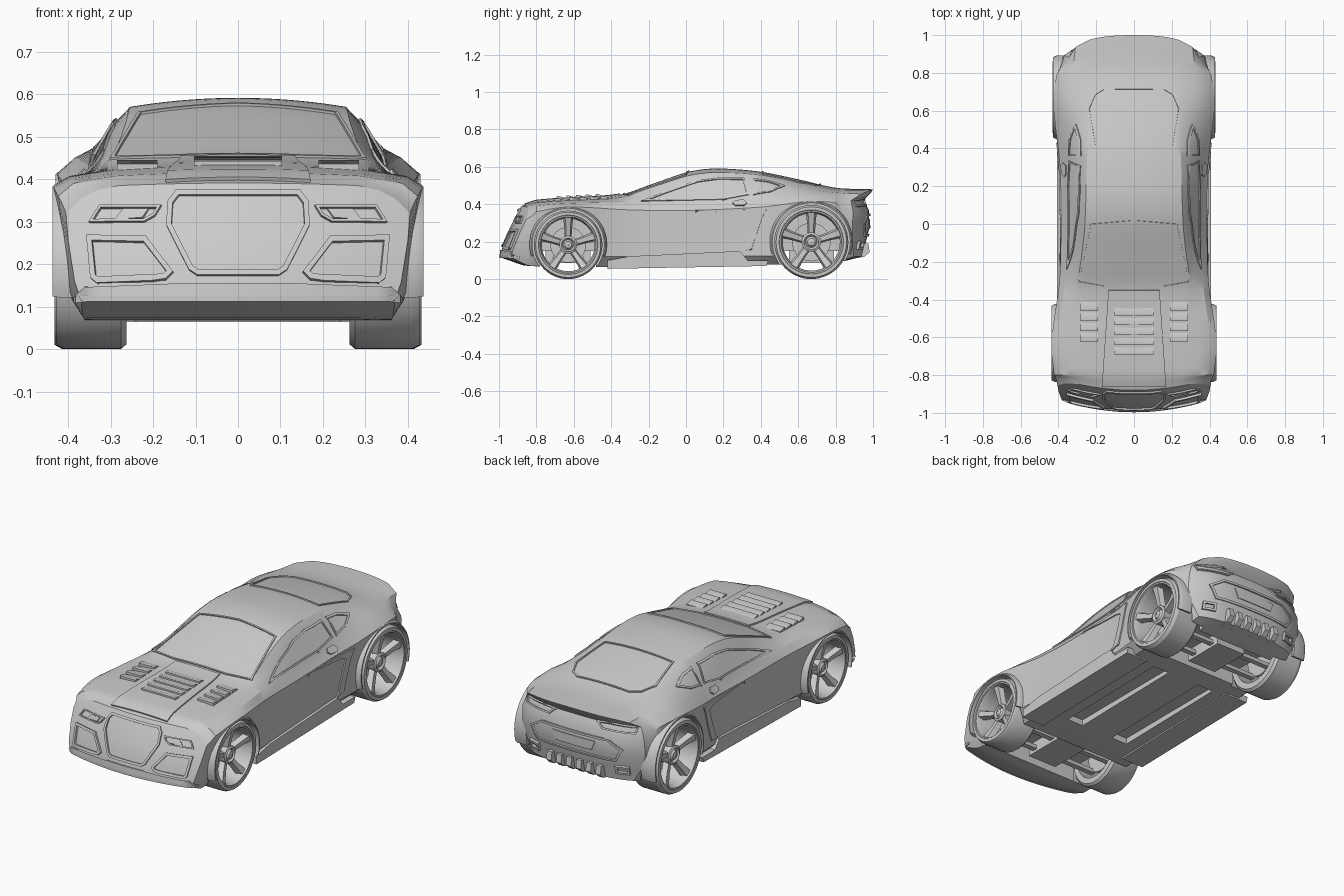
import bpy, bmesh, math
from mathutils import Vector
from mathutils.bvhtree import BVHTree

if "Cube" in bpy.data.objects:
    bpy.data.objects.remove(bpy.data.objects["Cube"])

FRONT, REAR = (-0.63, 0.185, 0.183), (0.67, 0.2, 0.198)   # wheel y, z, radius


def make(name, bm, mirror=False):
    me = bpy.data.meshes.new(name)
    bm.to_mesh(me)
    bm.free()
    ob = bpy.data.objects.new(name, me)
    bpy.context.collection.objects.link(ob)
    if mirror:
        ob.modifiers.new("mirror", 'MIRROR')
    return ob


def curve(keys, t):
    """Smooth interpolation through (position, value) pairs."""
    if t <= keys[0][0]:
        return keys[0][1]
    if t >= keys[-1][0]:
        return keys[-1][1]
    i = max(j for j in range(len(keys) - 1) if keys[j][0] <= t)
    def slope(j):
        a, b = keys[max(j - 1, 0)], keys[min(j + 1, len(keys) - 1)]
        return (b[1] - a[1]) / (b[0] - a[0])
    (t0, v0), (t1, v1) = keys[i], keys[i + 1]
    h = t1 - t0
    s = (t - t0) / h
    return ((2*s**3 - 3*s*s + 1) * v0 + (s**3 - 2*s*s + s) * h * slope(i)
            + (3*s*s - 2*s**3) * v1 + (s**3 - s*s) * h * slope(i + 1))


def prism(name, pts, x0, x1, mirror=False):
    """Side profile (y, z) extruded from x0 to x1."""
    bm = bmesh.new()
    a = [bm.verts.new((x0, *p)) for p in pts]
    b = [bm.verts.new((x1, *p)) for p in pts]
    bm.faces.new(a)
    bm.faces.new(b)
    for i in range(len(pts)):
        j = (i + 1) % len(pts)
        bm.faces.new((a[i], a[j], b[j], b[i]))
    bmesh.ops.recalc_face_normals(bm, faces=bm.faces)
    return make(name, bm, mirror)


def box(name, x0, x1, y0, y1, z0, z1, mirror=False):
    return prism(name, [(y0, z0), (y1, z0), (y1, z1), (y0, z1)], x0, x1, mirror)


def lathe(name, prof, cy, cz, a0=0, a1=360, n=56):
    """Closed (x, r) profile turned about a wheel axis, mirrored left to right."""
    bm = bmesh.new()
    full = a1 - a0 == 360
    rings = []
    for i in range(n if full else n + 1):
        a = math.radians(a0 + (a1 - a0) * i / n)
        rings.append([bm.verts.new((x, cy + r * math.cos(a), cz + r * math.sin(a))) for x, r in prof])
    for i in range(n):
        p, q = rings[i], rings[(i + 1) % len(rings)]
        for j in range(len(prof)):
            k = (j + 1) % len(prof)
            bm.faces.new((p[j], p[k], q[k], q[j]))
    if not full:
        bm.faces.new(rings[0])
        bm.faces.new(rings[-1])
    bmesh.ops.recalc_face_normals(bm, faces=bm.faces)
    return make(name, bm, True)


# Body: a box lattice whose half widths and heights follow curves along y
WIDTH = [
    [(-.95, .37), (-.6, .35), (.6, .35), (.97, .31)],
    [(-.95, .385), (-.63, .41), (-.3, .395), (.3, .395), (.67, .41), (.97, .35)],
    [(-.95, .40), (-.63, .42), (-.3, .395), (0, .39), (.3, .39), (.67, .42), (.97, .375)],
    [(-.95, .405), (-.63, .435), (-.3, .395), (0, .387), (.3, .392), (.67, .425), (.97, .37)],
    [(-.95, .37), (-.63, .40), (-.3, .365), (0, .352), (.3, .357), (.67, .385), (.97, .345)],
    [(-.95, .33), (-.63, .345), (-.33, .325), (0, .3), (.2, .298), (.5, .305), (.7, .33), (.97, .31)],
    [(-.95, .28), (-.63, .29), (-.35, .3), (-.15, .275), (0, .26), (.3, .25), (.6, .237), (.97, .235)]]
HEIGHT = [
    [(-.95, .115), (-.84, .07), (0, .07), (.8, .09), (.97, .12)],
    [(-.95, .16), (-.8, .13), (0, .12), (.8, .14), (.97, .19)],
    [(-.95, .255), (0, .25), (.97, .27)],
    [(-.95, .32), (-.8, .36), (-.63, .385), (-.3, .37), (0, .367), (.4, .385), (.67, .415), (.85, .4), (.97, .36)],
    [(-.95, .355), (-.8, .39), (-.63, .405), (-.3, .41), (0, .41), (.3, .42), (.5, .44), (.67, .45), (.97, .42)],
    [(-.95, .375), (-.8, .4), (-.63, .413), (-.35, .425), (-.15, .465), (0, .505), (.2, .527), (.4, .515), (.6, .487), (.8, .463), (.97, .455)],
    [(-.95, .385), (-.8, .408), (-.63, .42), (-.36, .435), (-.2, .485), (0, .55), (.1, .567), (.2, .57), (.4, .555), (.6, .518), (.8, .477), (.97, .472)]]
CROWN = [(-.95, .006), (-.35, .014), (0, .02), (.2, .021), (.5, .017), (.97, .008)]
NOSE = [(.07, -.97), (.115, -.99), (.16, -.985), (.255, -.95), (.32, -.92), (.39, -.88)]
TAIL = [(.12, .945), (.19, .96), (.27, .98), (.36, .98), (.42, .95), (.455, .985), (.48, 1)]
NX, NY, NZ = 18, 64, 6


def lattice(i, j, m):
    y, c = -.95 + 1.92 * j / NY, 2 * i / NX - 1
    x = c * curve(WIDTH[m], y)
    z = curve(HEIGHT[m], y) + m / NZ * curve(CROWN, y) * (1 - c * c)
    f, r = max(0, (-.8 - y) / .15), max(0, (y - .8) / .17)
    bow = .025 * (x / .38)**2 + .07 * (x / .38)**4
    return x, y + f * (curve(NOSE, z) + .065 * (x / .4)**2 + .95) + r * (curve(TAIL, z) - bow - .97), z


bm = bmesh.new()
verts = {}
size = (NX, NY, NZ)
for ax in range(3):
    u, v = [a for a in range(3) if a != ax]
    for side in (0, size[ax]):
        for a in range(size[u]):
            for b in range(size[v]):
                quad = []
                for da, db in ((0, 0), (1, 0), (1, 1), (0, 1)):
                    key = [0, 0, 0]
                    key[ax], key[u], key[v] = side, a + da, b + db
                    key = tuple(key)
                    if key not in verts:
                        verts[key] = bm.verts.new(lattice(*key))
                    quad.append(verts[key])
                bm.faces.new(quad)
bmesh.ops.recalc_face_normals(bm, faces=bm.faces)
skin = BVHTree.FromBMesh(bm)
body = make("body_shell", bm)

# Wheel wells, axle bays and floor channels cut from the body
cutters = []
for wy, wz, r in (FRONT, REAR):
    cutters.append(lathe("well_cutter", [(.24, .001), (.24, r + .009), (.6, r + .009), (.6, .001)], wy, wz))
    cutters.append(box("bay_cutter", -.245, .245, wy - .15, wy + .15, -.1, .15))
cutters.append(box("channel_cutter", .1, .2, -.3, .4, -.1, .1, True))
bpy.context.view_layer.objects.active = body
for c in cutters:
    c.hide_render = True
    mod = body.modifiers.new("cut", 'BOOLEAN')
    mod.operation, mod.solver, mod.object = 'DIFFERENCE', 'EXACT', c
    bpy.ops.object.modifier_apply(modifier=mod.name)
for c in cutters:
    bpy.data.objects.remove(c)

# Panels: flat outlines projected onto the skin from one side and thickened
VIEWS = {'top': (lambda a, b: (a, b, 2), (0, 0, -1)), 'side': (lambda a, b: (2, a, b), (-1, 0, 0)),
         'front': (lambda a, b: (a, -2, b), (0, 1, 0)), 'rear': (lambda a, b: (a, 2, b), (0, -1, 0))}


def panel(name, view, pts, lift, frame=0, mirror=False):
    place, d = VIEWS[view]
    d = Vector(d)
    bm = bmesh.new()
    f = bm.faces.new([bm.verts.new((a, b, 0)) for a, b in pts])
    if frame:
        bm.normal_update()
        bmesh.ops.inset_region(bm, faces=[f], thickness=frame, use_even_offset=True, use_boundary=True)
        bmesh.ops.delete(bm, geom=[f], context='FACES')
    bmesh.ops.triangulate(bm, faces=bm.faces)
    for k in range(-40, 41):
        for n in ((1, 0, 0), (0, 1, 0)):
            bmesh.ops.bisect_plane(bm, geom=bm.verts[:] + bm.edges[:] + bm.faces[:],
                                   plane_co=(k * .025, k * .025, 0), plane_no=n)
    for v in bm.verts:
        p = Vector(place(v.co.x, v.co.y))
        hit, n = skin.ray_cast(p, d)[:2]
        if hit is None:
            hit, n = skin.find_nearest(p + d * 1.05)[:2]
        v.co = hit + n * lift
    bm.normal_update()
    for f in bm.faces:
        if f.normal.dot(d) > 0:
            f.normal_flip()
    ob = make(name, bm, mirror)
    s = ob.modifiers.new("thickness", 'SOLIDIFY')
    s.thickness, s.offset = lift + .006, -1
    return ob


def both(half):
    return half + [(-x, y) for x, y in reversed(half)]


# Window seals and hood bulge
for nm, view, pts, mir in (
        ("windshield_seal", 'top', [(.235, 0), (.3, -.31), (.16, -.335), (-.16, -.335), (-.3, -.31), (-.235, 0), (0, .02)], False),
        ("rear_window_seal", 'top', both([(.16, .72), (.21, .69), (.245, .61), (.21, .405)]), False),
        ("side_window_seal", 'side', [(-.24, .415), (-.1, .47), (.06, .525), (.17, .54), (.31, .538), (.335, .45), (.2, .425)], True),
        ("quarter_window_seal", 'side', [(.36, .45), (.36, .535), (.44, .525), (.53, .497), (.45, .465)], True)):
    panel(nm, view, pts, .006, .008, mir)
panel("hood_bulge", 'top', both([(.17, -.86), (.135, -.35)]), .008)

# Front face
grille = both([(.145, .372), (.165, .345), (.168, .29), (.115, .185), (.095, .172)])
intake = [(.355, .265), (.345, .165), (.33, .155), (.17, .162), (.152, .18), (.215, .262)]
lamp = [(.35, .297), (.325, .336), (.18, .336), (.195, .312), (.22, .298)]
panel("grille_frame", 'front', grille, .009, .012)
panel("intake_frame", 'front', intake, .012, .012, True)
panel("headlight_frame", 'front', lamp, .009, .006, True)
panel("headlight_lens", 'front', [(.29, .303), (.27, .328), (.21, .328), (.225, .308)], .006, 0, True)
panel("front_splitter", 'front', [(.38, .125), (.36, .145), (.13, .137), (.11, .155), (-.11, .155), (-.13, .137),
                                  (-.36, .145), (-.38, .125)], .008)

# Rear face
panel("tail_light", 'rear', [(.33, .385), (.335, .425), (.2, .44), (.12, .425), (.16, .39)], .008, .008, True)
panel("rear_bumper", 'rear', both([(.2, .35), (.28, .3), (.24, .23)]), .008, .012)
panel("plate_recess", 'rear', both([(.13, .32), (.11, .27)]), .005)
panel("exhaust", 'rear', [(.23, .16), (.3, .16), (.3, .205), (.23, .205)], .014, .012, True)
for x in (.03, .09, .15):
    prism("diffuser_fin", [(.9, .11), (.955, .12), (.982, .145), (.975, .19), (.9, .19)], x - .015, x + .015, True)

# Body sides
panel("side_scoop", 'side', [(.05, .368), (.43, .372), (.41, .335), (.35, .16), (.28, .145), (.31, .17),
                             (.37, .335), (.33, .348)], .007, 0, True)
panel("door_handle", 'side', [(.25, .405), (.265, .42), (.31, .42), (.325, .405), (.31, .39), (.265, .39)], .008, 0, True)
prism("rocker", [(-.42, .055), (.43, .07), (.44, .1), (.33, .1), (.29, .15), (-.3, .122), (-.42, .1)], .27, .408, True)

# Hood louvers
def louver(x0, x1, y, rise, mirror):
    z = skin.ray_cast(Vector(((x0 + x1) / 2, y, 2)), Vector((0, 0, -1)))[0].z + rise
    prism("hood_louver", [(y - .022, z - .015), (y + .022, z - .015), (y + .022, z + .003), (y - .012, z + .013),
                          (y - .022, z + .011)], x0, x1, mirror)


for i in range(5):
    louver(-.104, .104, -.67 + .052 * i, .004, False)
for i in range(4):
    louver(.19, .285, -.6 + .055 * i, .0, True)

# Wheels, fender flares and suspension
for nm, (wy, wz, r), X, flare in (("front", FRONT, .428, .437), ("rear", REAR, .432, .43)):
    cz = r
    lathe(nm + "_tire", [(X - .165, .8 * r), (X - .165, .94 * r), (X - .152, r), (X - .018, r), (X, .95 * r),
                         (X, .87 * r), (X - .01, .83 * r), (X - .03, .8 * r)], wy, cz)
    lathe(nm + "_rim", [(X - .165, .82 * r), (X - .003, .86 * r), (X - .003, .82 * r), (X - .03, .77 * r),
                        (X - .165, .77 * r)], wy, cz)
    lathe(nm + "_hub", [(X - .09, .001), (X - .09, .26 * r), (X - .036, .26 * r), (X - .03, .2 * r),
                        (X - .042, .15 * r), (X - .03, .1 * r), (X - .026, .001)], wy, cz, n=30)
    lathe(nm + "_brake_disc", [(X - .13, .001), (X - .13, .52 * r), (X - .118, .52 * r), (X - .118, .001)], wy, cz, n=32)
    bm = bmesh.new()
    for k in range(5):
        a = math.radians(90 + 72 * k)
        ey, et = Vector((0, math.cos(a), math.sin(a))), Vector((0, -math.sin(a), math.cos(a)))
        o = Vector((0, wy, cz))
        ring = [[bm.verts.new(o + ey * rr + et * s * w + Vector((x - dx, 0, 0))) for s, dx in ((-1, .03), (-.6, 0), (.6, 0), (1, .03))]
                for rr, w, x in ((.15 * r, .10 * r, X - .045), (.5 * r, .11 * r, X - .03), (.8 * r, .15 * r, X - .012))]
        for p, q in zip(ring, ring[1:]):
            for j in range(4):
                m = (j + 1) % 4
                bm.faces.new((p[j], p[m], q[m], q[j]))
        bm.faces.new(ring[0])
        bm.faces.new(ring[-1])
    bmesh.ops.recalc_face_normals(bm, faces=bm.faces)
    make(nm + "_spokes", bm, True)
    lathe(nm + "_flare", [(.35, r + .008), (flare, r + .008), (flare, r + .014), (flare - .02, r + .024), (.35, r + .024)],
          wy, wz, -18, 198)
    for dy in (-.07, .07):
        prism(nm + "_control_arm", [(wy + dy - .015, .1), (wy + dy + .015, .1), (wy + dy + .01, .125), (wy + dy - .01, .125)],
              .05, .31, True)
    box(nm + "_subframe", -.09, .09, wy - .12, wy + .12, .085, .16)

# Apply modifiers, then smooth with sharp edges kept
bpy.ops.object.select_all(action='SELECT')
bpy.context.view_layer.objects.active = body
bpy.ops.object.convert(target='MESH')
bpy.ops.object.shade_smooth_by_angle(angle=math.radians(28))
